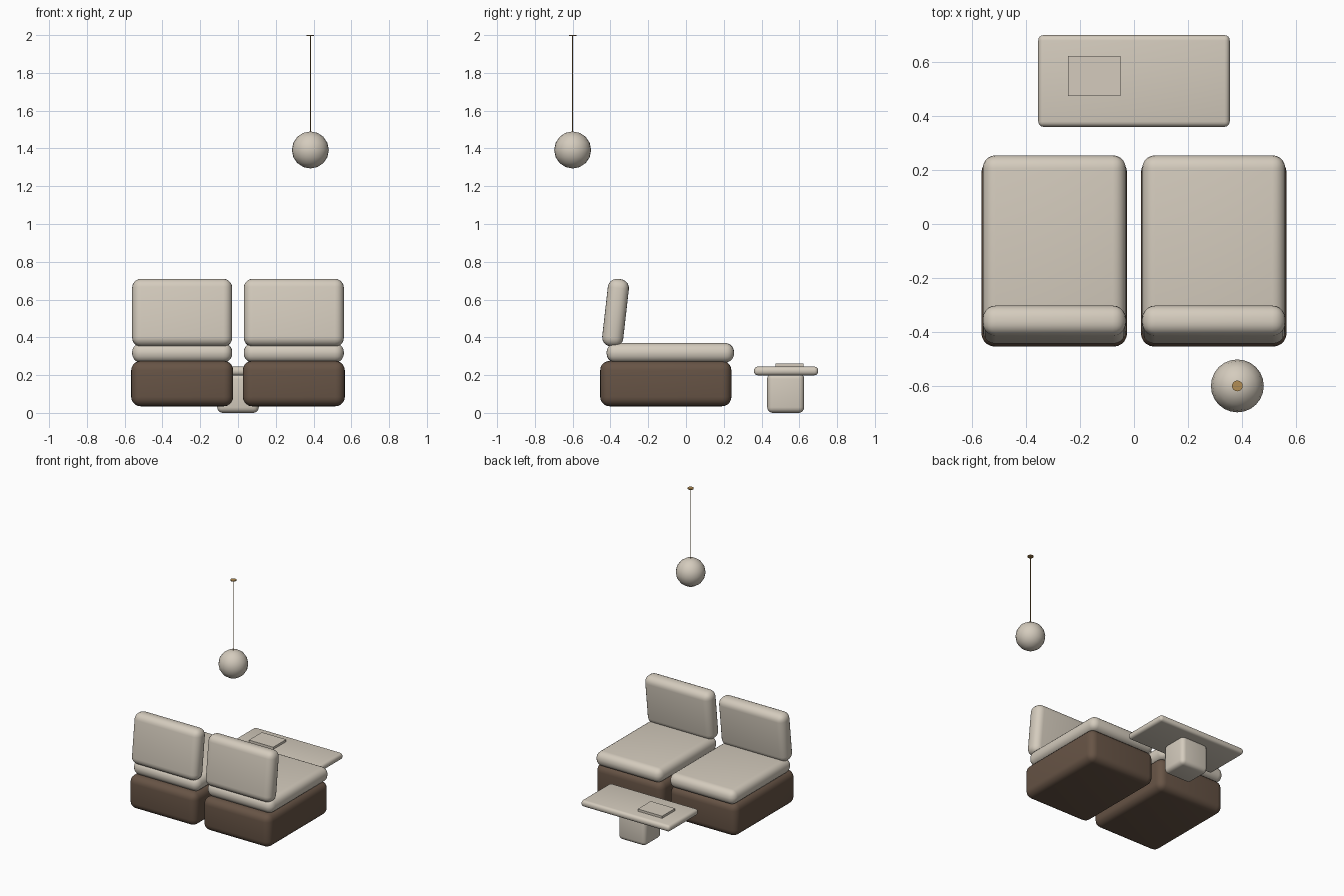
import bpy, math

if "Cube" in bpy.data.objects:
    bpy.data.objects.remove(bpy.data.objects["Cube"])


def material(name, rgb):
    m = bpy.data.materials.new(name)
    m.diffuse_color = (*rgb, 1)
    m.use_nodes = True
    m.node_tree.nodes["Principled BSDF"].inputs["Base Color"].default_value = m.diffuse_color
    return m


CREAM = material("cream fabric", (0.66, 0.60, 0.51))
BROWN = material("dark brown", (0.135, 0.088, 0.06))
GOLD = material("brass", (0.45, 0.27, 0.09))


def finish(name, mat, smooth=40):
    ob = bpy.context.object
    ob.name = name
    ob.data.materials.append(mat)
    bpy.ops.object.shade_smooth_by_angle(angle=math.radians(smooth))
    return ob


def soft_box(name, center, size, radius, mat, segments=5, tilt=0):
    """Box with rounded edges, optionally tilted around x."""
    bpy.ops.mesh.primitive_cube_add(size=1, location=center)
    ob = bpy.context.object
    ob.scale = size
    bpy.ops.object.transform_apply(location=False, rotation=False, scale=True)
    if radius:
        b = ob.modifiers.new("rounding", 'BEVEL')
        b.width = radius
        b.segments = segments
        bpy.ops.object.modifier_apply(modifier=b.name)
    ob.rotation_euler.x = tilt
    return finish(name, mat)


def rod(name, x, y, z0, z1, r, sides, mat):
    bpy.ops.mesh.primitive_cylinder_add(vertices=sides, radius=r, depth=z1 - z0,
                                        location=(x, y, (z0 + z1) / 2))
    return finish(name, mat)


# Two matching lounge seats
for side, x in (("left", -0.2955), ("right", 0.2955)):
    soft_box(side + "_seat_base", (x, -0.107, 0.155), (0.54, 0.695, 0.24), 0.05, BROWN)
    soft_box(side + "_seat_cushion", (x, -0.083, 0.318), (0.53, 0.675, 0.104), 0.048, CREAM)
    soft_box(side + "_back_cushion", (x, -0.373, 0.53), (0.53, 0.112, 0.36), 0.048, CREAM,
             tilt=math.radians(-6.5))

# Coffee table with a book on it
soft_box("table_top", (0, 0.53, 0.222), (0.71, 0.34, 0.046), 0.02, CREAM, 4)
soft_box("table_pedestal", (0, 0.528, 0.105), (0.22, 0.196, 0.21), 0.03, CREAM, 4)
soft_box("book", (-0.148, 0.549, 0.252), (0.195, 0.148, 0.018), 0, CREAM)

# Hanging globe lamp
LX, LY = 0.383, -0.6
bpy.ops.mesh.primitive_uv_sphere_add(segments=24, ring_count=8, radius=0.098,
                                     location=(LX, LY, 1.392))
finish("lamp_globe", CREAM)
rod("lamp_cord", LX, LY, 1.48, 1.996, 0.0025, 8, GOLD)
rod("ceiling_plate", LX, LY, 1.994, 2.0, 0.02, 16, GOLD)
